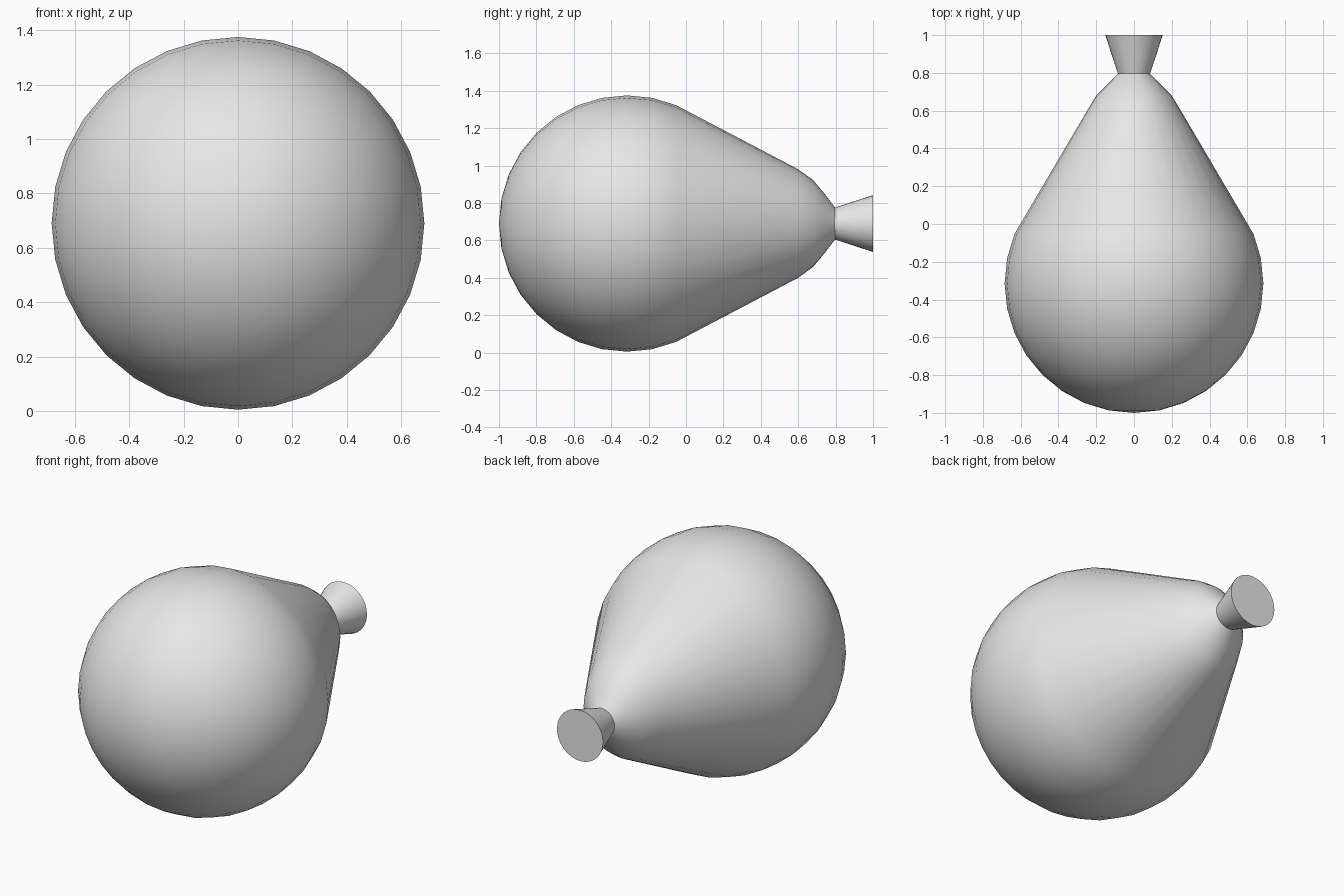
import bpy
import math

if "Cube" in bpy.data.objects:
    bpy.data.objects.remove(bpy.data.objects["Cube"], do_unlink=True)

SIDES = 32
CENTRE_Z = 0.69

grey = bpy.data.materials.new("light grey")
grey.use_nodes = True
grey.diffuse_color = (0.8, 0.8, 0.8, 1)
grey.node_tree.nodes["Principled BSDF"].inputs["Base Color"].default_value = (0.8, 0.8, 0.8, 1)


def loft(name, rings, front_tip=None, back_tip=None):
    """Skin elliptical rings (y, half width, half height) along y; ends get a tip or a flat cap."""
    verts, faces = [], []
    for y, rx, rz in rings:
        for i in range(SIDES):
            a = math.tau * i / SIDES
            verts.append((rx * math.cos(a), y, CENTRE_Z + rz * math.sin(a)))
    for r in range(len(rings) - 1):
        for i in range(SIDES):
            j = (i + 1) % SIDES
            a, b = r * SIDES, (r + 1) * SIDES
            faces.append((a + i, a + j, b + j, b + i))
    last = (len(rings) - 1) * SIDES
    for start, tip, flip in ((0, front_tip, True), (last, back_tip, False)):
        ring = list(range(start, start + SIDES))
        if flip:
            ring.reverse()
        if tip is None:
            faces.append(ring[::-1])
        else:
            verts.append((0, tip, CENTRE_Z))
            for i in range(SIDES):
                faces.append((ring[(i + 1) % SIDES], ring[i], len(verts) - 1))
    # Turn every face outward
    faces = [tuple(reversed(f)) for f in faces]
    mesh = bpy.data.meshes.new(name)
    mesh.from_pydata(verts, [], faces)
    import bmesh
    bm = bmesh.new()
    bm.from_mesh(mesh)
    bmesh.ops.recalc_face_normals(bm, faces=bm.faces)
    bm.to_mesh(mesh)
    bm.free()
    mesh.materials.append(grey)
    obj = bpy.data.objects.new(name, mesh)
    bpy.context.collection.objects.link(obj)
    bpy.ops.object.select_all(action="DESELECT")
    obj.select_set(True)
    bpy.context.view_layer.objects.active = obj
    bpy.ops.object.shade_smooth_by_angle(angle=math.radians(30))
    return obj


# Balloon body: round front, straight taper, rounded shoulder
radius, centre_y = 0.685, -0.315
body = []
for k in range(1, 11):
    a = math.pi * k / 16
    r = radius * math.sin(a)
    body.append((centre_y - radius * math.cos(a), r, r))
body += [(0.6, 0.248, 0.29), (0.68, 0.2, 0.232), (0.74, 0.14, 0.16), (0.797, 0.083, 0.085)]
loft("balloon_body", body, front_tip=centre_y - radius, back_tip=0.805)

# Flared neck closed by a flat end
loft("balloon_neck", [(0.78, 0.08, 0.08), (1.0, 0.152, 0.152)])
